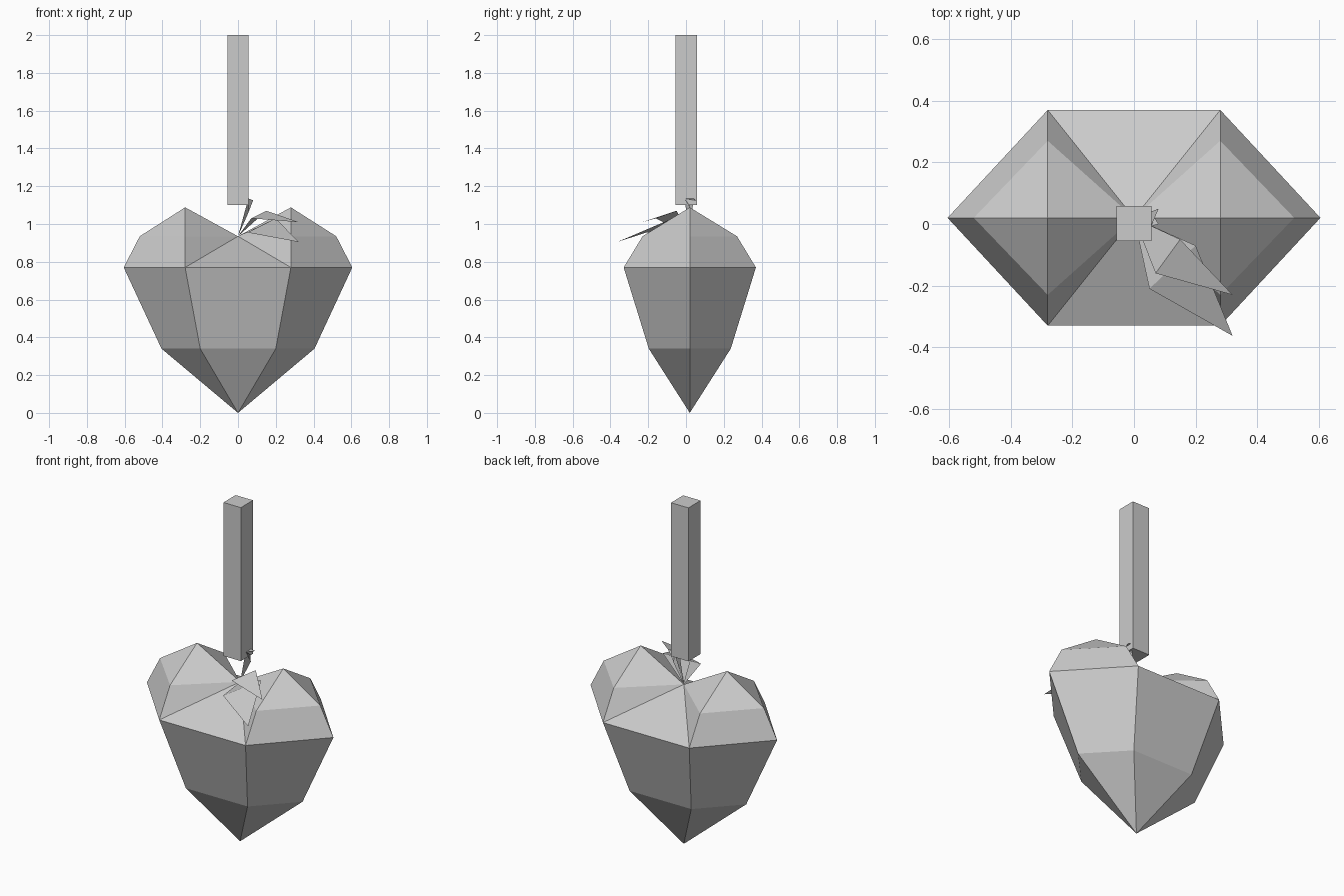
import bpy
import bmesh

if "Cube" in bpy.data.objects:
    bpy.data.objects.remove(bpy.data.objects["Cube"])

grey = bpy.data.materials.new("plain grey")
grey.diffuse_color = (0.6, 0.6, 0.6, 1)
grey.use_nodes = True
grey.node_tree.nodes["Principled BSDF"].inputs["Base Color"].default_value = grey.diffuse_color


def make_object(name, bm):
    bmesh.ops.recalc_face_normals(bm, faces=bm.faces)
    mesh = bpy.data.meshes.new(name)
    bm.to_mesh(mesh)
    bm.free()
    mesh.materials.append(grey)
    obj = bpy.data.objects.new(name, mesh)
    bpy.context.collection.objects.link(obj)
    return obj


CY = 0.02  # depth of the heart's middle plane
DIP = (0, CY, 0.935)

# Heart body: one quarter is modelled, then mirrored left-right and front-back
bm = bmesh.new()
tip, dip, peak, shoulder, side, low_side, crown, rim, low_rim, mid_rim, mid_low = [
    bm.verts.new(p) for p in (
        (0, 0, 0), (0, 0, 0.935),
        (0.28, 0, 1.088), (0.52, 0, 0.935), (0.605, 0, 0.77), (0.405, 0, 0.34),
        (0.28, -0.25, 0.935), (0.28, -0.35, 0.77), (0.2, -0.217, 0.34),
        (0, -0.35, 0.77), (0, -0.217, 0.34))]
for face in (
        (tip, low_side, low_rim), (tip, low_rim, mid_low),          # point
        (low_side, side, rim, low_rim), (low_rim, rim, mid_rim, mid_low),  # flanks
        (side, shoulder, crown, rim), (shoulder, peak, crown),      # outer lobe
        (dip, crown, peak), (dip, rim, crown), (dip, mid_rim, rim)):  # inner lobe
    bm.faces.new(face)
for axis in (0, 1):
    copy = bmesh.ops.duplicate(bm, geom=bm.verts[:] + bm.edges[:] + bm.faces[:])
    for v in copy["geom"]:
        if isinstance(v, bmesh.types.BMVert):
            v.co[axis] *= -1
    bmesh.ops.remove_doubles(bm, verts=bm.verts, dist=0.0005)
# Merge the halves of the front and back panels
bmesh.ops.dissolve_limit(bm, angle_limit=0.005, verts=bm.verts, edges=bm.edges)
bmesh.ops.translate(bm, verts=bm.verts, vec=(0, CY, 0))
make_object("heart_body", bm)

# Square post floating above the heart
bm = bmesh.new()
bmesh.ops.create_cube(bm, size=1)
bmesh.ops.scale(bm, verts=bm.verts, vec=(0.113, 0.113, 0.9))
bmesh.ops.translate(bm, verts=bm.verts, vec=(0, 0.002, 1.55))
make_object("post", bm)


# Leaves: thin sheets folded across the widest line
def leaf(name, left, right, end):
    bm = bmesh.new()
    root, a, b, e = [bm.verts.new(p) for p in (DIP, left, right, end)]
    bm.faces.new((root, a, b))
    bm.faces.new((a, e, b))
    make_object(name, bm)


leaf("upper_leaf", (0.07, -0.16, 1.03), (0.15, -0.05, 1.07), (0.32, -0.23, 1.01))
leaf("lower_leaf", (0.05, -0.21, 0.955), (0.2, -0.07, 1.03), (0.32, -0.363, 0.905))
leaf("small_leaf", (0.055, -0.008, 1.135), (0.055, 0.04, 1.135), (0.08, 0.05, 1.125))
leaf("small_leaf_fold", (0.055, -0.008, 1.135), (0.055, 0.04, 1.06), (0.08, 0.0, 1.125))
